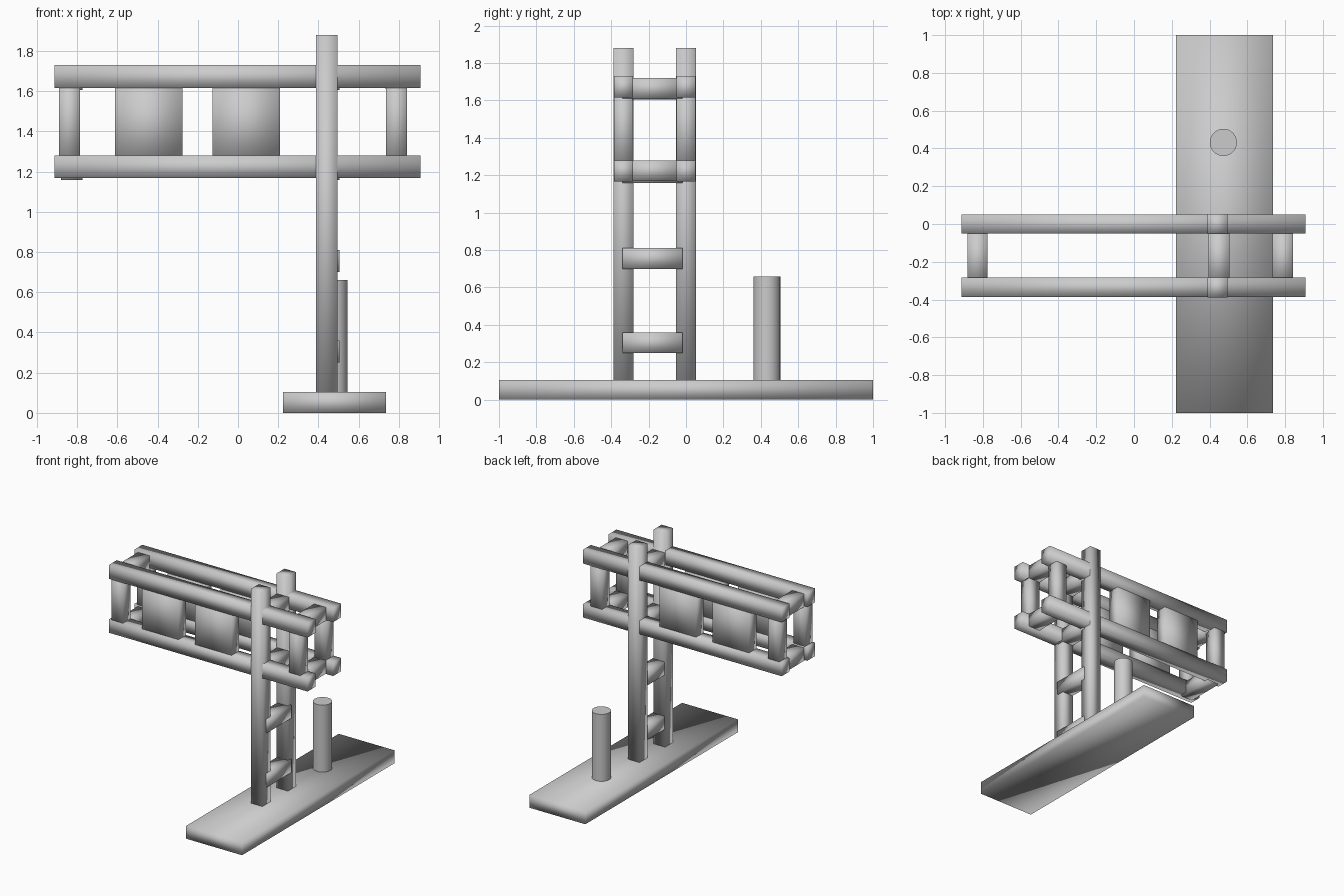
import bpy

if "Cube" in bpy.data.objects:
    bpy.data.objects.remove(bpy.data.objects["Cube"])


def box(name, x, y, z):
    """Smooth-shaded box from (min, max) ranges."""
    centre = [(a + b) / 2 for a, b in (x, y, z)]
    bpy.ops.mesh.primitive_cube_add(size=1, location=centre)
    ob = bpy.context.object
    ob.name = name
    ob.scale = [b - a for a, b in (x, y, z)]
    bpy.ops.object.transform_apply(location=False, rotation=False, scale=True)
    bpy.ops.object.shade_smooth()
    return ob


def around(c, width):
    return (c - width / 2, c + width / 2)


# Base plank
box("base", (0.223, 0.737), (-1, 1), (0, 0.105))

# Round peg standing on the base
bpy.ops.mesh.primitive_cylinder_add(vertices=32, radius=0.072, depth=0.655,
                                    location=(0.473, 0.432, 0.3325))
bpy.context.object.name = "peg"
bpy.ops.object.shade_smooth_by_angle()

# Front and back side frames
for side, y in (("front", -0.335), ("back", 0.0)):
    box(side + "_post", (0.389, 0.495), around(y, 0.106), (0.005, 1.88))
    for level, z in (("lower", (1.168, 1.28)), ("upper", (1.615, 1.73))):
        box(f"{side}_{level}_rail", (-0.913, 0.908), around(y, 0.102), z)
    for end, x in (("left", -0.838), ("right", 0.788)):
        box(f"{side}_{end}_upright", around(x, 0.105), around(y, 0.1), (1.2, 1.7))
    for end, x in (("left", (-0.612, -0.277)), ("right", (-0.126, 0.21))):
        box(f"{side}_{end}_panel", x, around(y, 0.098), (1.22, 1.67))

# Rungs joining the two posts
for i, z in enumerate((0.305, 0.755, 1.213, 1.66)):
    box(f"post_rung_{i + 1}", (0.395, 0.505), (-0.34, -0.02), around(z, 0.11))

# Rungs joining the rails at each end
for end, x, heights in (("left", -0.828, (1.213, 1.66)), ("right", 0.788, (1.225, 1.665))):
    for level, z in zip(("lower", "upper"), heights):
        box(f"{end}_{level}_rung", around(x, 0.107), (-0.34, -0.02), around(z, 0.11))
